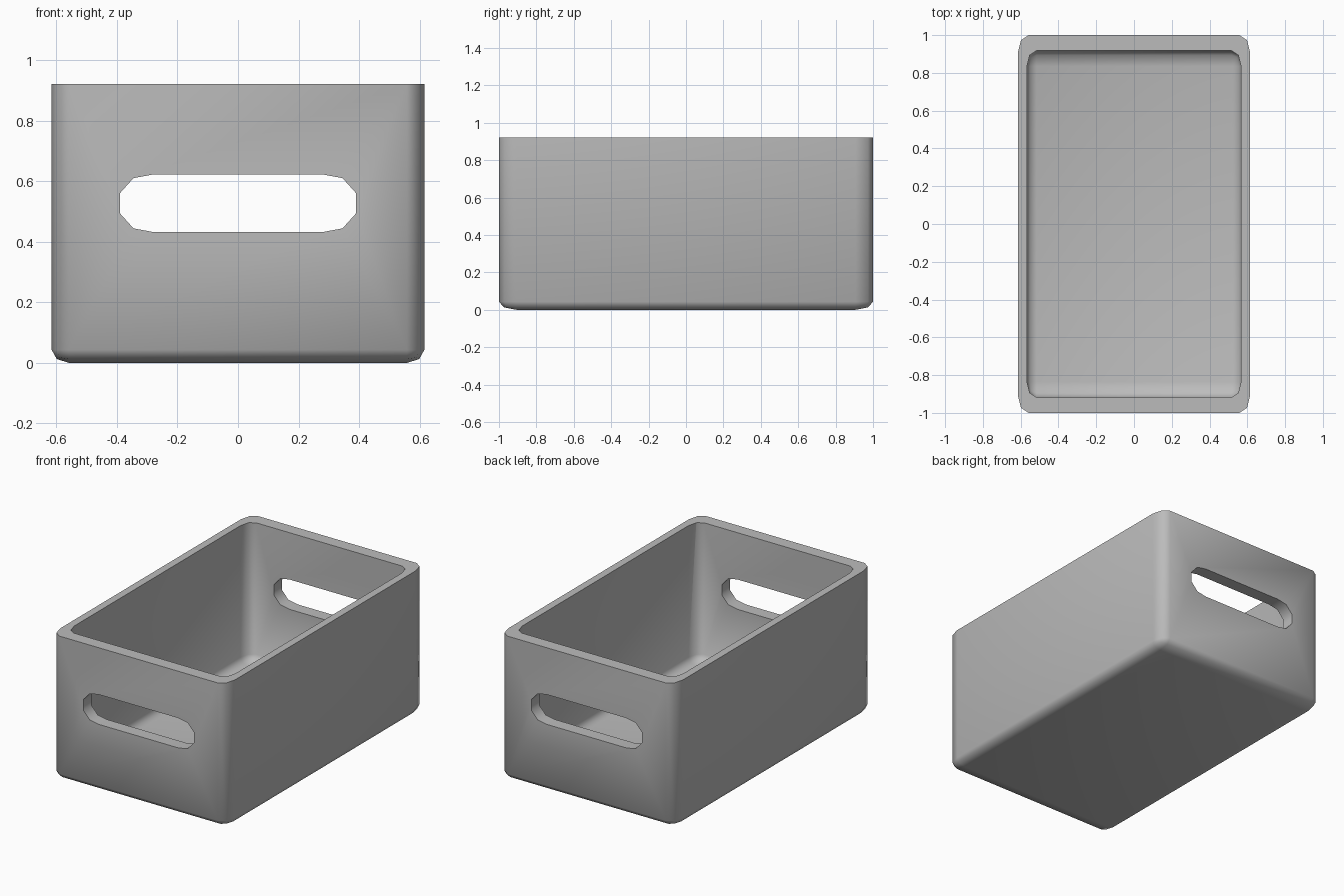
import bpy, bmesh, math
from mathutils import Vector

default = bpy.data.objects.get("Cube")
if default:
    bpy.data.objects.remove(default, do_unlink=True)

HX, HY, HEIGHT = 0.615, 1.0, 0.92      # outer half width, half depth, height
IX, IY, FLOOR = 0.567, 0.918, 0.04     # inner half width, half depth, floor level

grey = bpy.data.materials.new("light grey plastic")
grey.use_nodes = True
colour = (0.5, 0.5, 0.5, 1)
grey.diffuse_color = colour
grey.node_tree.nodes["Principled BSDF"].inputs["Base Color"].default_value = colour


def make_object(name, bm):
    mesh = bpy.data.meshes.new(name)
    bm.to_mesh(mesh)
    bm.free()
    obj = bpy.data.objects.new(name, mesh)
    bpy.context.collection.objects.link(obj)
    mesh.materials.append(grey)
    return obj


def rounded_block(name, hx, hy, bottom, top, round_off):
    """Block with rounded sides and bottom, and a sharp flat top."""
    bm = bmesh.new()
    bmesh.ops.create_cube(bm, size=2)
    edges = [e for e in bm.edges if min(v.co.z for v in e.verts) < 0]
    bmesh.ops.bevel(bm, geom=edges, offset=round_off, segments=2,
                    profile=0.5, affect='EDGES')
    half = (top - bottom) / 2
    bmesh.ops.scale(bm, vec=(hx, hy, half), verts=bm.verts)
    bmesh.ops.translate(bm, vec=(0, 0, bottom + half), verts=bm.verts)
    return make_object(name, bm)


def handle_slot(name):
    """Long eight-cornered slot running through both end walls."""
    corner = [(0.39, 0.033), (0.345, 0.083), (0.28, 0.095)]
    ring = corner + [(-x, z) for x, z in reversed(corner)]
    ring += [(-x, -z) for x, z in ring]
    bm = bmesh.new()
    face = bm.faces.new([bm.verts.new((x, -1.3, 0.527 + z)) for x, z in ring])
    out = bmesh.ops.extrude_face_region(bm, geom=[face])
    moved = [g for g in out["geom"] if isinstance(g, bmesh.types.BMVert)]
    bmesh.ops.translate(bm, vec=(0, 2.6, 0), verts=moved)
    bmesh.ops.recalc_face_normals(bm, faces=bm.faces)
    return make_object(name, bm)


def cut(target, cutter):
    cutter.hide_render = True
    mod = target.modifiers.new("cut", 'BOOLEAN')
    mod.operation = 'DIFFERENCE'
    mod.solver = 'EXACT'
    mod.object = cutter
    bpy.context.view_layer.objects.active = target
    bpy.ops.object.modifier_apply(modifier=mod.name)
    bpy.data.objects.remove(cutter, do_unlink=True)


# Storage box: rounded shell, hollowed to the rim, with a handle slot in each end
box = rounded_block("storage_box", HX, HY, 0, HEIGHT, 0.093)
# The hollow's top is raised past the rim for a clean cut
cut(box, rounded_block("hollow", IX, IY, FLOOR, HEIGHT + 0.05, 0.09))
cut(box, handle_slot("handle_slot"))

bpy.ops.object.select_all(action='DESELECT')
box.select_set(True)
bpy.context.view_layer.objects.active = box
bpy.ops.object.shade_smooth_by_angle(angle=math.radians(62))
